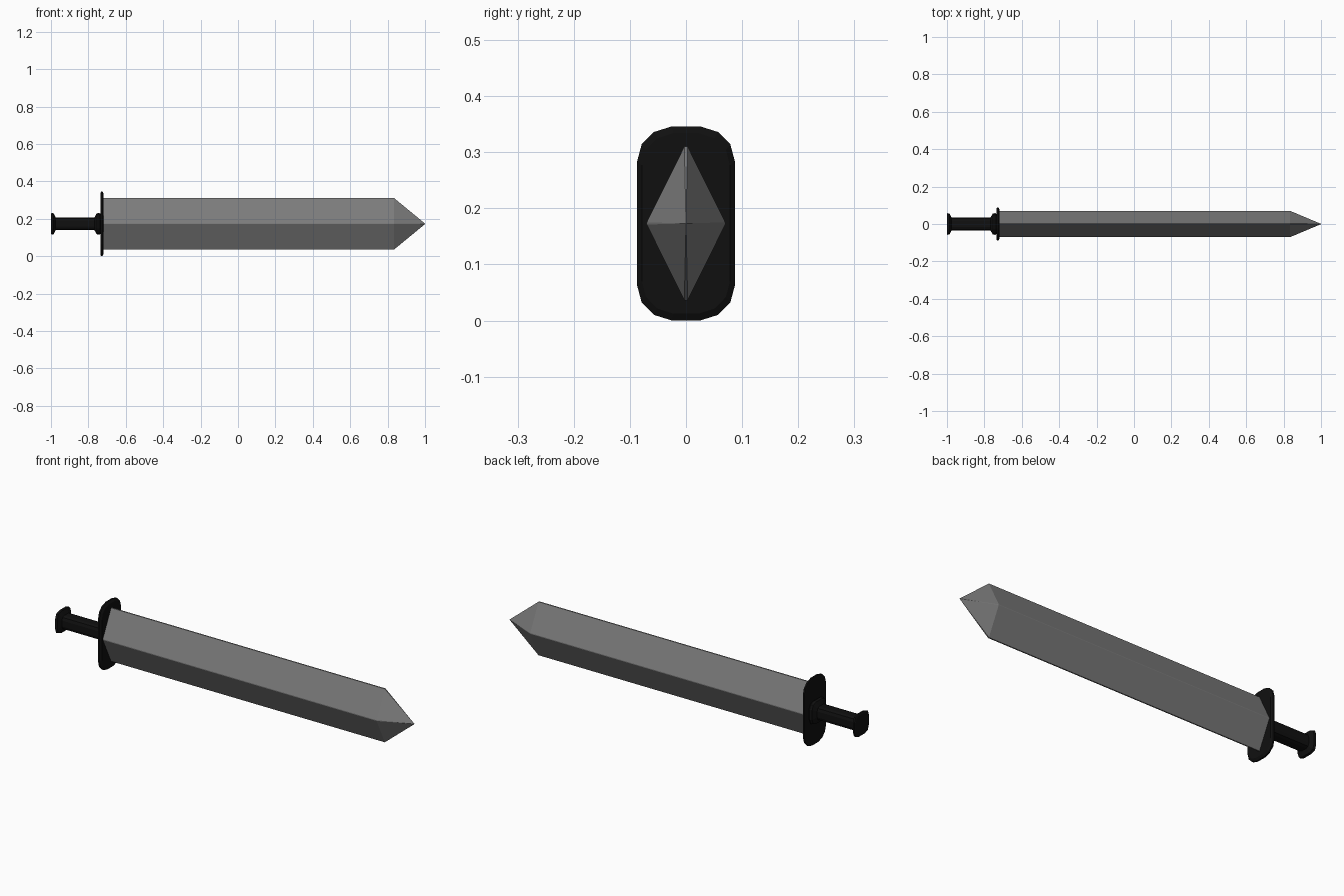
import bpy, bmesh

if "Cube" in bpy.data.objects:
    bpy.data.objects.remove(bpy.data.objects["Cube"])

ZC = 0.173  # height of the sword's long axis


def material(name, value):
    m = bpy.data.materials.new(name)
    m.diffuse_color = (value, value, value, 1)
    m.use_nodes = True
    m.node_tree.nodes["Principled BSDF"].inputs["Base Color"].default_value = m.diffuse_color
    return m


steel = material("grey steel", 0.2)
black = material("black grip", 0.005)


def mirrored(quarter):
    """Full outline (y, z) from one quarter listed from the top to the side."""
    right = quarter + [(y, -z) for y, z in reversed(quarter)]
    return right + [(-y, -z) for y, z in right]


def loft(name, outline, stations, mat):
    """Skin an outline along x; each station is (x, y scale, z scale)."""
    bm = bmesh.new()
    rings = [[bm.verts.new((x, y * sy, ZC + z * sz)) for y, z in outline]
             for x, sy, sz in stations]
    n = len(outline)
    for a, b in zip(rings, rings[1:]):
        for i in range(n):
            j = (i + 1) % n
            bm.faces.new((a[i], a[j], b[j], b[i]))
    bm.faces.new(rings[0])
    bm.faces.new(rings[-1])
    bmesh.ops.remove_doubles(bm, verts=bm.verts, dist=1e-5)
    bmesh.ops.recalc_face_normals(bm, faces=bm.faces)
    me = bpy.data.meshes.new(name)
    bm.to_mesh(me)
    bm.free()
    me.materials.append(mat)
    ob = bpy.data.objects.new(name, me)
    bpy.context.collection.objects.link(ob)
    return ob


# Diamond blade with narrow blunted edges and a pointed tip
loft("blade", mirrored([(0.003, 0.137), (0.07, 0.002)]),
     [(-0.725, 1, 1), (0.835, 1, 1), (1.0, 0.01, 0.01)], steel)

# Thin rounded guard plate with a bevelled rim
loft("guard", mirrored([(0.025, 0.173), (0.057, 0.163), (0.079, 0.141), (0.087, 0.111)]),
     [(-0.735, 0.93, 0.93), (-0.733, 1, 1), (-0.725, 1, 1), (-0.718, 0.9, 0.93)], black)

# Grip, with a matching flared collar and pommel
block = mirrored([(0.45, 1.0), (0.85, 0.85), (1.0, 0.45)])
loft("grip", block, [(-0.985, 0.034, 0.034), (-0.73, 0.034, 0.034)], black)
loft("pommel", block, [(-1.0, 0.053, 0.053), (-0.997, 0.058, 0.058), (-0.986, 0.056, 0.056),
                       (-0.975, 0.034, 0.034)], black)
loft("collar", block, [(-0.768, 0.034, 0.034), (-0.755, 0.056, 0.056),
                       (-0.742, 0.058, 0.058), (-0.73, 0.05, 0.05)], black)
